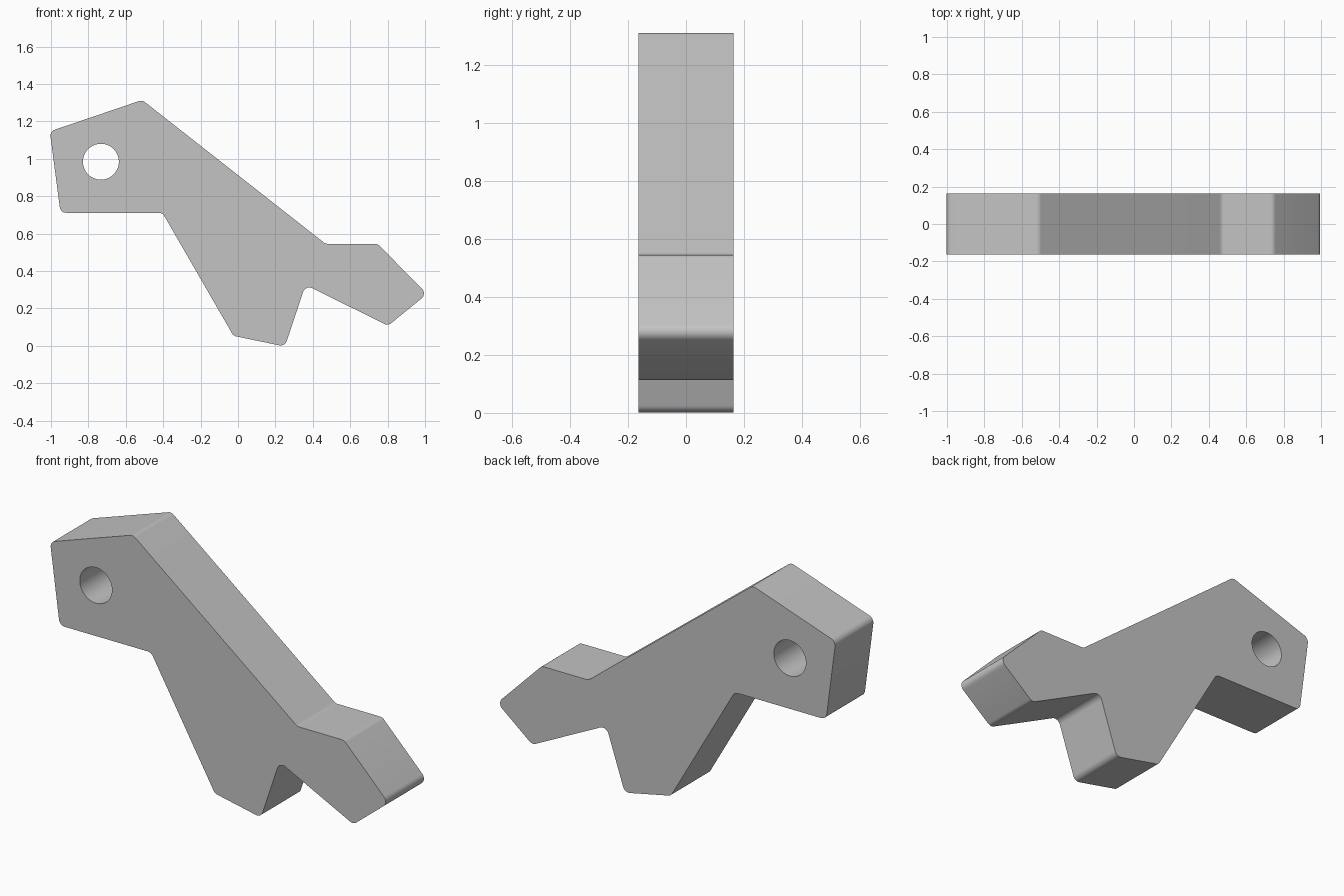
import bpy
import bmesh
import math
from mathutils import Vector

cube = bpy.data.objects.get("Cube")
if cube:
    bpy.data.objects.remove(cube, do_unlink=True)

HALF_WIDTH = 0.163
FILLET = 0.035
STEPS = 8

# Sharp corners of the side profile (x, z), clockwise from the upper left
CORNERS = [(-1.006, 1.146), (-0.512, 1.314), (0.468, 0.545), (0.746, 0.545),
           (1.011, 0.277), (0.802, 0.107), (0.361, 0.326), (0.251, -0.004),
           (-0.024, 0.053), (-0.404, 0.711), (-0.949, 0.711)]
HOLE_CENTRE = Vector((-0.733, 0.984))
HOLE_RADIUS = 0.096


def rounded(corners, radius):
    """Replace every corner with a tangent arc."""
    pts = [Vector(c) for c in corners]
    out = []
    for i, p in enumerate(pts):
        a = (pts[i - 1] - p).normalized()
        b = (pts[(i + 1) % len(pts)] - p).normalized()
        half = a.angle(b) / 2
        centre = p + (a + b).normalized() * radius / math.sin(half)
        start = p + a * radius / math.tan(half) - centre
        end = p + b * radius / math.tan(half) - centre
        sweep = math.pi - 2 * half
        for k in range(STEPS + 1):
            t = k / STEPS
            arc = (start * math.sin((1 - t) * sweep) + end * math.sin(t * sweep)) / math.sin(sweep)
            out.append(centre + arc)
    return out


def circle(centre, radius, count=48):
    angles = [math.tau * i / count for i in range(count)]
    return [centre + radius * Vector((math.cos(t), math.sin(t))) for t in angles]


# Fill the profile around the pivot hole, then extrude it to full width
bm = bmesh.new()
edges = []
for loop in (rounded(CORNERS, FILLET), circle(HOLE_CENTRE, HOLE_RADIUS)):
    verts = [bm.verts.new((p.x, -HALF_WIDTH, p.y)) for p in loop]
    edges += [bm.edges.new((verts[i - 1], verts[i])) for i in range(len(verts))]
bmesh.ops.triangle_fill(bm, edges=edges, use_beauty=True, normal=(0, -1, 0))
grown = bmesh.ops.extrude_face_region(bm, geom=bm.faces[:], use_keep_orig=True)
moved = [g for g in grown["geom"] if isinstance(g, bmesh.types.BMVert)]
bmesh.ops.translate(bm, verts=moved, vec=(0, 2 * HALF_WIDTH, 0))
bmesh.ops.recalc_face_normals(bm, faces=bm.faces[:])
mesh = bpy.data.meshes.new("lever_arm")
bm.to_mesh(mesh)
bm.free()

lever = bpy.data.objects.new("lever_arm", mesh)
bpy.context.collection.objects.link(lever)

# Plain grey finish
grey = bpy.data.materials.new("plain_grey")
grey.use_nodes = True
colour = (0.55, 0.55, 0.55, 1)
grey.diffuse_color = colour
for node in grey.node_tree.nodes:
    if node.type == "BSDF_PRINCIPLED":
        node.inputs["Base Color"].default_value = colour
mesh.materials.append(grey)

# Smooth the fillets and bore, keep the side faces flat
bpy.ops.object.select_all(action="DESELECT")
lever.select_set(True)
bpy.context.view_layer.objects.active = lever
bpy.ops.object.shade_smooth_by_angle(angle=math.radians(30))
